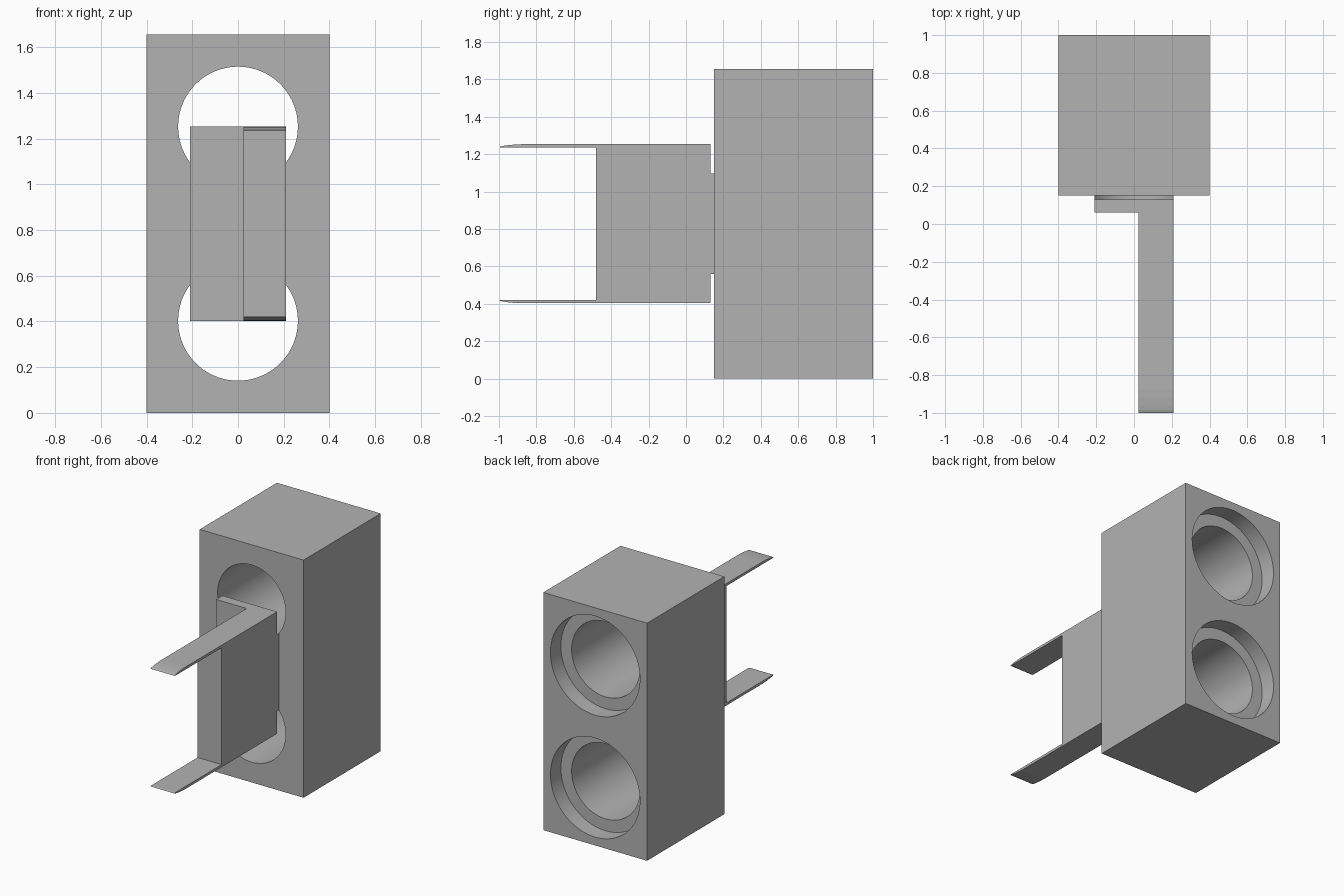
import bpy
import bmesh
import math
from mathutils import Matrix, Vector

cube = bpy.data.objects.get("Cube")
if cube:
    bpy.data.objects.remove(cube)

GREY = (0.45, 0.45, 0.45, 1)
grey = bpy.data.materials.new("plain grey")
grey.use_nodes = True
grey.diffuse_color = GREY
grey.node_tree.nodes["Principled BSDF"].inputs["Base Color"].default_value = GREY

BOTTOM, TOP = 0.403, 1.253     # hole centres and bracket height limits
MID = (BOTTOM + TOP) / 2
FACE, BACK = 0.15, 1.0         # front and back of the housing
PLATE_BACK = 0.13


def finish(name, bm):
    bmesh.ops.recalc_face_normals(bm, faces=bm.faces)
    mesh = bpy.data.meshes.new(name)
    bm.to_mesh(mesh)
    bm.free()
    mesh.materials.append(grey)
    obj = bpy.data.objects.new(name, mesh)
    bpy.context.collection.objects.link(obj)
    return obj


def prism(name, points, direction):
    """Extrude a closed outline along a direction."""
    bm = bmesh.new()
    face = bm.faces.new([bm.verts.new(p) for p in points])
    moved = bmesh.ops.extrude_face_region(bm, geom=[face])["geom"]
    verts = [v for v in moved if isinstance(v, bmesh.types.BMVert)]
    bmesh.ops.translate(bm, verts=verts, vec=Vector(direction))
    return finish(name, bm)


def box(name, x, y0, y1, z0, z1):
    outline = [(-x, y0, z0), (x, y0, z0), (x, y1, z0), (-x, y1, z0)]
    return prism(name, outline, (0, 0, z1 - z0))


def cylinder(name, radius, y0, y1, z):
    bm = bmesh.new()
    place = Matrix.Translation((0, (y0 + y1) / 2, z)) @ Matrix.Rotation(math.pi / 2, 4, "X")
    bmesh.ops.create_cone(bm, cap_ends=True, segments=80, radius1=radius,
                          radius2=radius, depth=y1 - y0, matrix=place)
    obj = finish(name, bm)
    obj.hide_render = True
    obj.hide_set(True)
    return obj


def cut(obj, cutter):
    mod = obj.modifiers.new("bore", "BOOLEAN")
    mod.operation = "DIFFERENCE"
    mod.solver = "EXACT"
    mod.object = cutter


# Housing and the thin spacer that joins it to the bracket
housing = box("housing", 0.4, FACE, BACK, 0, 2 * MID)
spacer = box("spacer", 0.21, PLATE_BACK, FACE, BOTTOM, TOP)

# Through bores with a wider recess at the back
cutters = []
for label, z in (("lower", BOTTOM), ("upper", TOP)):
    bore = cylinder(label + "_bore_cutter", 0.262, 0.05, 1.1, z)
    recess = cylinder(label + "_recess_cutter", 0.345, BACK - 0.115, 1.1, z)
    cut(housing, bore)
    cut(housing, recess)
    cut(spacer, bore)
    cutters += [bore, recess]

# L-shaped bracket: back plate with a forward web on the left
outline = [(-0.21, 0.06), (0.025, 0.06), (0.025, -0.48),
           (0.21, -0.48), (0.21, PLATE_BACK), (-0.21, PLATE_BACK)]
prism("bracket", [(x, y, BOTTOM) for x, y in outline], (0, 0, TOP - BOTTOM))

# Prongs with rounded outer tips, mirrored about the middle height
profile = [(-0.48, 0.0), (-0.88, 0.0), (-0.92, 0.002), (-0.96, 0.006),
           (-0.985, 0.010), (-1.0, 0.015), (-0.985, 0.018), (-0.48, 0.018)]
for label, edge, inward in (("lower", BOTTOM, 1), ("upper", TOP, -1)):
    points = [(0.025, y, edge + inward * d) for y, d in profile]
    prism(label + "_prong", points, (0.185, 0, 0))

# Apply the bores, remove the cutters and smooth the curved walls
bpy.context.view_layer.update()
for obj in (housing, spacer):
    graph = bpy.context.evaluated_depsgraph_get()
    mesh = bpy.data.meshes.new_from_object(obj.evaluated_get(graph))
    obj.modifiers.clear()
    obj.data = mesh
for obj in cutters:
    bpy.data.objects.remove(obj)
for obj in (housing, spacer):
    bpy.ops.object.select_all(action="DESELECT")
    obj.select_set(True)
    bpy.context.view_layer.objects.active = obj
    bpy.ops.object.shade_smooth_by_angle(angle=math.radians(30))
